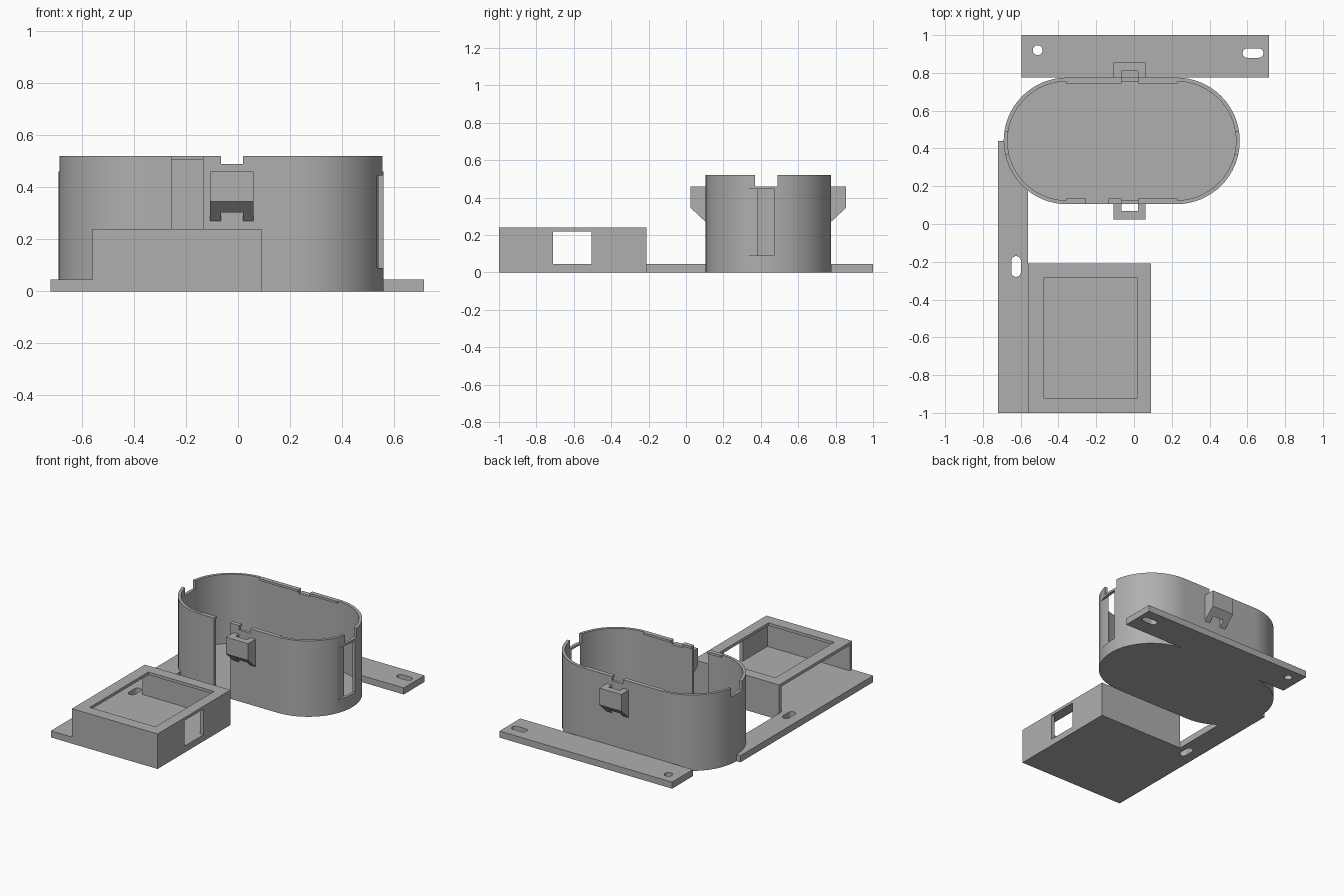
import bpy, bmesh, math
from mathutils import Vector

cube = bpy.data.objects.get("Cube")
if cube:
    bpy.data.objects.remove(cube, do_unlink=True)

grey = bpy.data.materials.new("plain_grey")
grey.use_nodes = True
colour = (0.43, 0.43, 0.43, 1)
grey.diffuse_color = colour
grey.node_tree.nodes["Principled BSDF"].inputs["Base Color"].default_value = colour


def prism(name, points, depth):
    """Extrude a closed outline of 3D points along the depth vector."""
    bm = bmesh.new()
    face = bm.faces.new([bm.verts.new(p) for p in points])
    new = bmesh.ops.extrude_face_region(bm, geom=[face])["geom"]
    moved = [v for v in new if isinstance(v, bmesh.types.BMVert)]
    bmesh.ops.translate(bm, verts=moved, vec=Vector(depth))
    bmesh.ops.recalc_face_normals(bm, faces=bm.faces)
    mesh = bpy.data.meshes.new(name)
    bm.to_mesh(mesh)
    bm.free()
    mesh.materials.append(grey)
    obj = bpy.data.objects.new(name, mesh)
    bpy.context.collection.objects.link(obj)
    return obj


def block(name, x0, x1, y0, y1, z0, z1):
    outline = [(x0, y0, z0), (x1, y0, z0), (x1, y1, z0), (x0, y1, z0)]
    return prism(name, outline, (0, 0, z1 - z0))


def stadium(name, cx, cy, radius, half, z0, z1, along_y=False, steps=32):
    """Upright prism with two round ends; half is half the straight length."""
    points = []
    for end in (0, 1):
        for i in range(steps + 1):
            a = math.pi * (end + i / steps) - math.pi / 2
            dx = radius * math.cos(a) + (half if end == 0 else -half)
            dy = radius * math.sin(a)
            points.append((cx - dy, cy + dx, z0) if along_y else (cx + dx, cy + dy, z0))
    if half == 0:
        points = points[:steps] + points[steps + 1:-1]
    return prism(name, points, (0, 0, z1 - z0))


def combine(obj, tools, operation="DIFFERENCE"):
    bpy.context.view_layer.objects.active = obj
    for tool in tools:
        mod = obj.modifiers.new("bool", "BOOLEAN")
        mod.operation = operation
        mod.solver = "EXACT"
        mod.object = tool
        bpy.ops.object.modifier_apply(modifier=mod.name)
        bpy.data.objects.remove(tool, do_unlink=True)


def smooth(obj):
    bpy.ops.object.select_all(action="DESELECT")
    obj.select_set(True)
    bpy.context.view_layer.objects.active = obj
    bpy.ops.object.shade_smooth_by_angle(angle=math.radians(30))


CX, CY, R, HALF = -0.065, 0.44, 0.335, 0.29
WALL, BASE, TOP = 0.02, 0.045, 0.52
NX0, NX1 = -0.065, 0.02

# Oval cup with a closed floor
cup = stadium("oval_cup", CX, CY, R, HALF, 0, TOP)
combine(cup, [stadium("cut", CX, CY, R - WALL, HALF, BASE, 1)])

# Inner lips along both straight walls
lips = []
for side in (-1, 1):
    ys = sorted((CY + side * (R - 0.03), CY + side * (R - 0.01)))
    lips.append(block("lip", -0.36, 0.23, *ys, 0.505, TOP))
combine(cup, lips, "UNION")

# Rim notches, front cable slot and end window
combine(cup, [
    block("cut", NX0, NX1, 0, 1, 0.49, 1),
    block("cut", -1, 1, 0.37, 0.49, 0.46, 1),
    block("cut", -0.255, -0.135, 0, 0.2, BASE, 1),
    block("cut", 0.535, 0.7, 0.3, 0.47, 0.09, 0.445),
])
smooth(cup)

# Wedge clips on the front and back of the cup
for name, side in (("front_clip", -1), ("back_clip", 1)):
    def out(d):
        return CY + side * (R + d)
    profile = [(-0.005, 0.46), (0.08, 0.46), (0.08, 0.345), (0, 0.27), (-0.005, 0.27)]
    clip = prism(name, [(-0.108, out(d), z) for d, z in profile], (0.168, 0, 0))
    ys = sorted((out(0), out(0.036)))
    combine(clip, [block("cut", NX0, NX1, *ys, 0.2, 0.6)])

# Back mounting plate with a round and a long hole
back_plate = block("back_plate", -0.595, 0.715, 0.775, 1, 0, BASE)
combine(back_plate, [
    stadium("cut", -0.51, 0.92, 0.026, 0, -0.1, 0.1),
    stadium("cut", 0.63, 0.905, 0.025, 0.03, -0.1, 0.1),
])
smooth(back_plate)

# Side strip joining the cup and the box
side_strip = block("side_strip", -0.72, -0.56, -1, 0.44, 0, BASE)
combine(side_strip, [
    stadium("cut", CX, CY, R - 0.002, HALF, -0.1, 0.1),
    stadium("cut", -0.624, -0.225, 0.025, 0.03, -0.1, 0.1, along_y=True),
])
smooth(side_strip)

# Hollow box: open on one side, framed on top, small window opposite
box = block("hollow_box", -0.56, 0.09, -1, -0.21, 0, 0.24)
combine(box, [
    block("cut", -0.7, 0.065, -0.975, -0.235, BASE, 0.22),
    block("cut", -0.48, 0.018, -0.92, -0.285, 0.1, 0.4),
    block("cut", 0, 0.2, -0.71, -0.505, BASE, 0.22),
])
